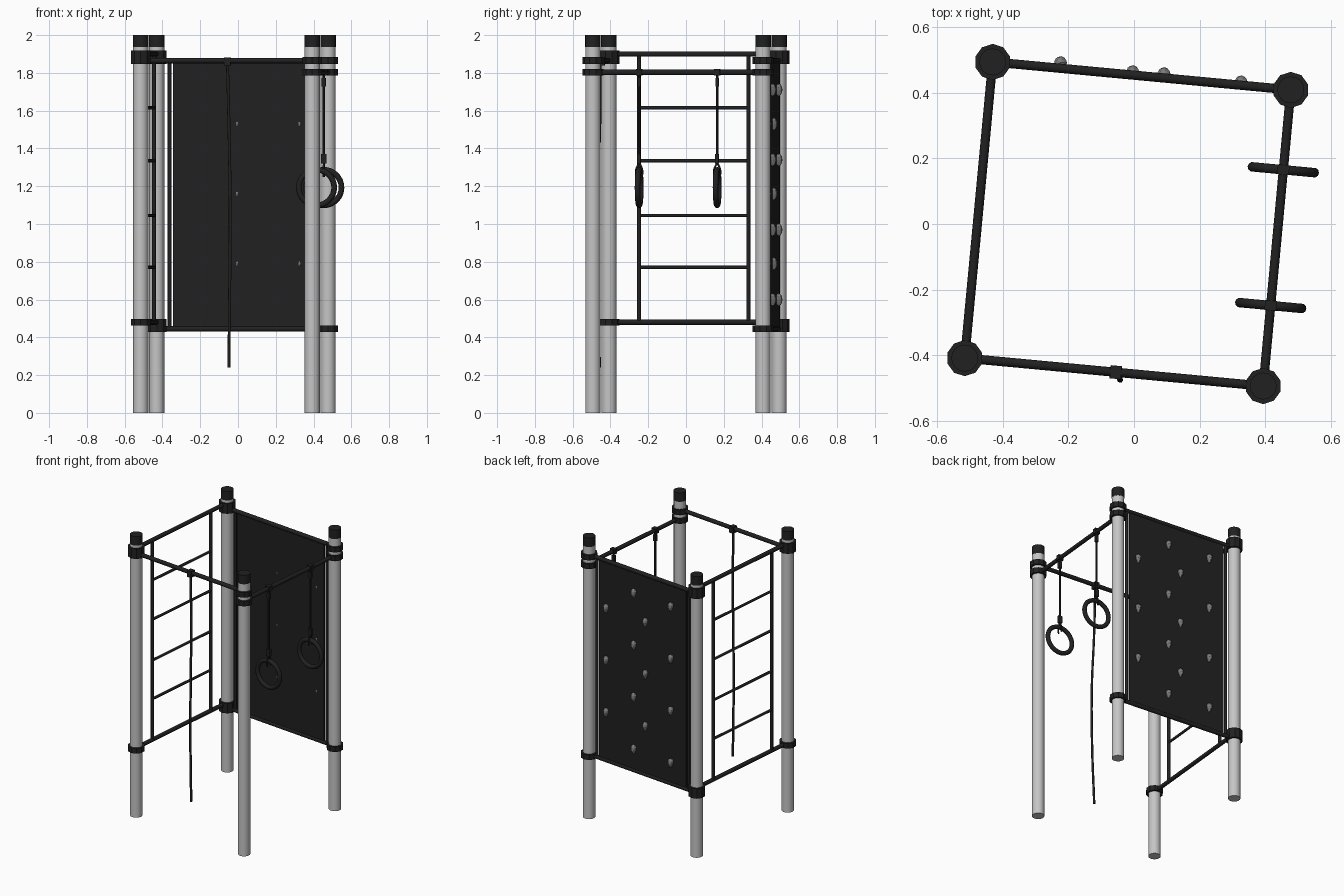
import bpy, bmesh, math
from mathutils import Vector, Matrix

if "Cube" in bpy.data.objects:
    bpy.data.objects.remove(bpy.data.objects["Cube"])


def material(name, v):
    m = bpy.data.materials.new(name)
    m.diffuse_color = (v, v, v, 1)
    m.use_nodes = True
    m.node_tree.nodes["Principled BSDF"].inputs["Base Color"].default_value = m.diffuse_color
    return m


STEEL = material("light grey steel", 0.56)
DARK = material("charcoal", 0.015)
STONE = material("hold grey", 0.2)


def finish(obj, name, mat, smooth=True):
    obj.name = name
    obj.data.materials.append(mat)
    if smooth:
        bpy.ops.object.select_all(action='DESELECT')
        obj.select_set(True)
        bpy.context.view_layer.objects.active = obj
        bpy.ops.object.shade_smooth_by_angle(angle=math.radians(40))
    return obj


def rod(name, a, b, r, mat=DARK, sides=12, smooth=True):
    a, b = Vector(a), Vector(b)
    d = b - a
    bpy.ops.mesh.primitive_cylinder_add(vertices=sides, radius=r, depth=d.length)
    o = bpy.context.object
    o.matrix_world = Matrix.Translation((a + b) / 2) @ d.to_track_quat('Z', 'Y').to_matrix().to_4x4()
    return finish(o, name, mat, smooth)


def box(name, centre, size, yaw, mat=DARK):
    bpy.ops.mesh.primitive_cube_add(size=1)
    o = bpy.context.object
    o.data.transform(Matrix.Diagonal((*size, 1)))
    o.location = centre
    o.rotation_euler.z = yaw
    return finish(o, name, mat, False)


def tube(name, pts, r):
    cu = bpy.data.curves.new(name, 'CURVE')
    cu.dimensions = '3D'
    cu.bevel_depth = r
    cu.bevel_resolution = 2
    cu.resolution_u = 8
    cu.use_fill_caps = True
    s = cu.splines.new('BEZIER')
    s.bezier_points.add(len(pts) - 1)
    for bp, p in zip(s.bezier_points, pts):
        bp.co = p
        bp.handle_left_type = bp.handle_right_type = 'AUTO'
    o = bpy.data.objects.new(name, cu)
    bpy.context.collection.objects.link(o)
    cu.materials.append(DARK)


# Four posts on a slightly turned square
POST = {"back_left": Vector((-0.43, 0.493, 0)), "back_right": Vector((0.477, 0.408, 0)),
        "front_right": Vector((0.393, -0.493, 0)), "front_left": Vector((-0.515, -0.408, 0))}
BL, BR, FR, FL = POST.values()
YAW = math.atan2(BR.y - BL.y, BR.x - BL.x)
ALONG = (BR - BL).normalized()
OUT = Vector((-ALONG.y, ALONG.x, 0))
COLLARS = {"back_left": (1.9, 1.865, 0.48, 0.445), "back_right": (1.865, 1.803, 0.445),
           "front_right": (1.865, 1.803), "front_left": (1.9, 1.865, 0.48)}


def at(p, z):
    return Vector((p.x, p.y, z))


for key, p in POST.items():
    rod(key + "_post", at(p, 0), at(p, 1.94), 0.04, STEEL, 24)
    rod(key + "_cap", at(p, 1.936), at(p, 2.0), 0.041, DARK, 16)
    for z in COLLARS[key]:
        rod(key + "_collar", at(p, z - 0.018), at(p, z + 0.018), 0.055, DARK, 10, False)

# Horizontal bars between posts
for name, a, b, z in (("front_bar", FL, FR, 1.865), ("ring_bar", FR, BR, 1.803),
                      ("ladder_top_bar", FL, BL, 1.9), ("ladder_bottom_bar", FL, BL, 0.48),
                      ("panel_top_bar", BL, BR, 1.865), ("panel_bottom_bar", BL, BR, 0.445)):
    rod(name, at(a, z), at(b, z), 0.014)


# Ladder on the left side
def left(y):
    return FL.lerp(BL, (y - FL.y) / (BL.y - FL.y))


for y in (-0.248, 0.33):
    rod("ladder_upright", at(left(y), 0.48), at(left(y), 1.9), 0.011)
for z in (0.77, 1.045, 1.335, 1.615):
    rod("ladder_rung", at(left(-0.248), z), at(left(0.33), z), 0.009)

# Climbing panel with side tubes
span = (BR - BL).length
for d in (0.068, span - 0.068):
    rod("panel_side_tube", at(BL + ALONG * d, 0.445), at(BL + ALONG * d, 1.865), 0.01)
box("climbing_panel", at((BL + BR) / 2, 1.155), (span - 0.174, 0.012, 1.42), YAW)

# Climbing holds: blunt lumps that narrow downwards
HIGH, LOW = (1.71, 1.34, 0.97, 0.6), (1.53, 1.16, 0.79)
for x, heights, push in ((-0.225, HIGH, 0.018), (-0.005, LOW, 0.011),
                         (0.09, HIGH, 0.014), (0.325, LOW, 0.011)):
    base = BL.lerp(BR, (x - BL.x) / (BR.x - BL.x)) + OUT * push
    for z in heights:
        bpy.ops.mesh.primitive_ico_sphere_add(subdivisions=2, radius=1)
        o = bpy.context.object
        for v in o.data.vertices:
            taper = 0.65 + 0.45 * v.co.z
            v.co = (v.co.x * 0.026 * taper, v.co.y * 0.019, v.co.z * 0.034)
        o.location = at(base, z)
        o.rotation_euler.z = YAW
        finish(o, "climbing_hold", STONE, False)

# Climbing rope hanging from the front bar
rp = FL.lerp(FR, 0.506)
box("rope_clamp", at(rp, 1.86), (0.034, 0.04, 0.044), YAW)
tube("climbing_rope", [at(rp + Vector(o), z) for o, z in (
    ((0, -0.004, 0), 1.85), ((0.008, -0.006, 0), 1.5), ((0.014, -0.022, 0), 1.1),
    ((0.012, -0.022, 0), 0.7), ((0.007, -0.006, 0), 0.24))], 0.008)

# Gymnastic rings on straps
for y in (0.165, -0.248):
    p = FR.lerp(BR, (y - FR.y) / (BR.y - FR.y))
    box("strap_clamp", at(p, 1.803), (0.036, 0.03, 0.036), YAW)
    box("strap_top_buckle", at(p, 1.75), (0.022, 0.018, 0.045), YAW)
    rod("ring_strap", at(p, 1.33), at(p, 1.8), 0.007, DARK, 8)
    box("strap_lower_buckle", at(p, 1.345), (0.028, 0.018, 0.05), YAW)
    # Hanger loop
    side = OUT * 0.017
    tube("ring_hanger", [at(p, 1.325), at(p + side, 1.285), at(p + side * 0.9, 1.25)], 0.005)
    tube("ring_hanger", [at(p, 1.325), at(p - side, 1.285), at(p - side * 0.9, 1.25)], 0.005)
    bpy.ops.mesh.primitive_torus_add(major_radius=0.094, minor_radius=0.015,
                                     major_segments=32, minor_segments=10)
    o = bpy.context.object
    o.location = at(p, 1.193)
    o.rotation_euler = (math.pi / 2, 0, YAW)
    finish(o, "gym_ring", DARK)
